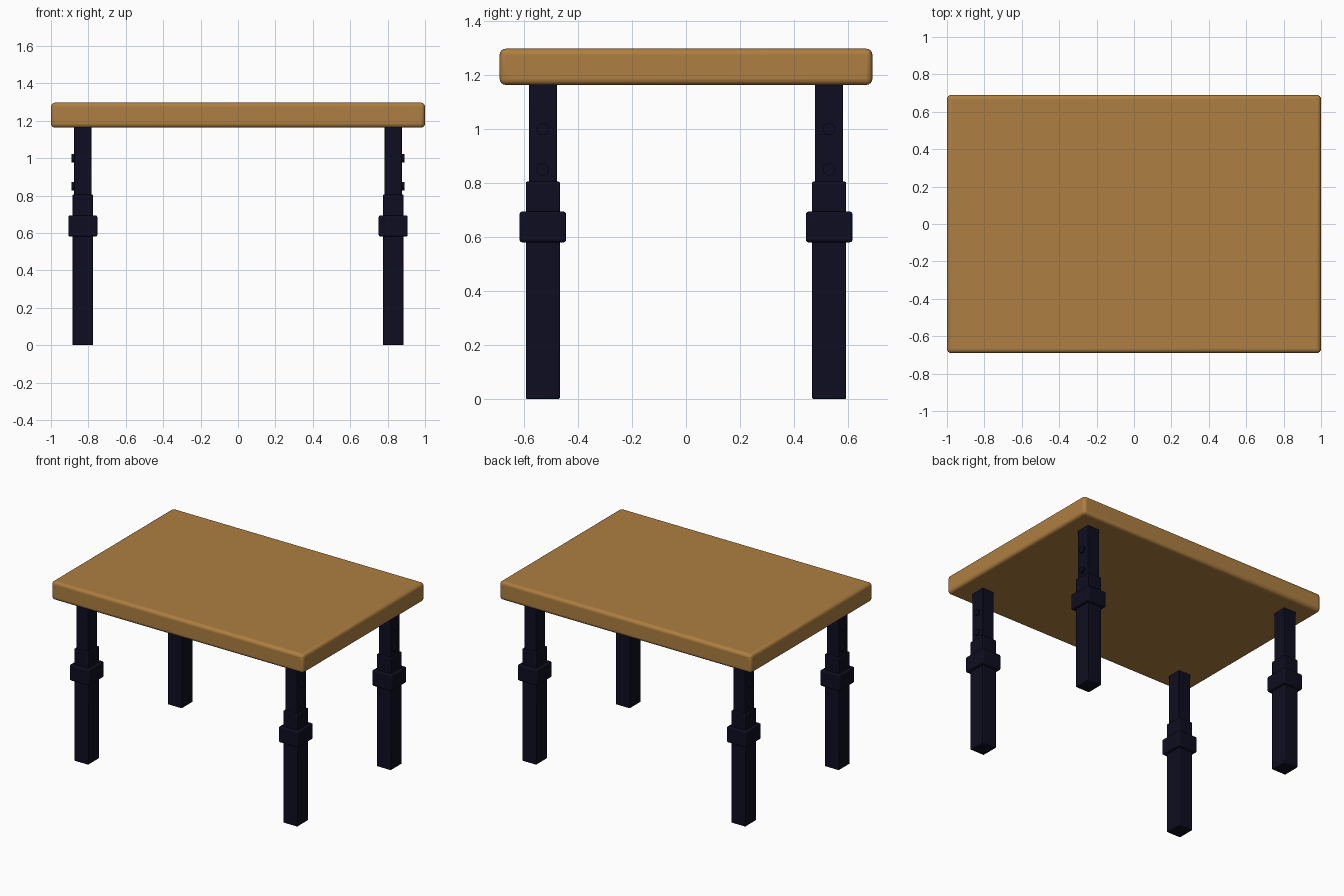
import bpy
import math

if "Cube" in bpy.data.objects:
    bpy.data.objects.remove(bpy.data.objects["Cube"])


def material(name, colour):
    mat = bpy.data.materials.new(name)
    mat.use_nodes = True
    mat.diffuse_color = colour
    mat.node_tree.nodes["Principled BSDF"].inputs["Base Color"].default_value = colour
    return mat


wood = material("warm wood", (0.42, 0.21, 0.052, 1))
metal = material("dark navy metal", (0.0042, 0.0042, 0.0150, 1))


def smooth(obj, name, mat):
    obj.name = name
    obj.data.materials.append(mat)
    bpy.ops.object.shade_smooth_by_angle(angle=math.radians(35))


def box(name, x, y, low, high, width, depth, bevel, segments, mat):
    """Rounded box centred on x, y between two heights."""
    bpy.ops.mesh.primitive_cube_add(size=1, location=(x, y, (low + high) / 2))
    obj = bpy.context.object
    obj.scale = (width, depth, high - low)
    bpy.ops.object.transform_apply(location=False, rotation=False, scale=True)
    mod = obj.modifiers.new("rounded edges", "BEVEL")
    mod.width = bevel
    mod.segments = segments
    smooth(obj, name, mat)


def button(name, x, y, z, mat):
    """Flat round locking button facing sideways."""
    bpy.ops.mesh.primitive_cylinder_add(vertices=24, radius=0.023, depth=0.014,
                                        location=(x, y, z),
                                        rotation=(0, math.pi / 2, 0))
    smooth(bpy.context.object, name, mat)


# Table top
box("table_top", 0, 0, 1.163, 1.297, 2.0, 1.38, 0.022, 4, wood)

# Four telescopic legs
for side, sx in (("left", 1), ("right", -1)):
    for end, sy in (("front", -1), ("back", 1)):
        tag = f"{end}_{side}"
        x, y = 0.83 * sx, 0.53 * sy
        box(f"{tag}_outer_tube", x, y, 0, 0.805, 0.112, 0.126, 0.005, 2, metal)
        box(f"{tag}_inner_tube", x, y, 0.6, 1.17, 0.094, 0.104, 0.003, 2, metal)
        box(f"{tag}_collar", x, y, 0.58, 0.694, 0.155, 0.173, 0.01, 3, metal)
        # Locking buttons on the outward face
        for label, z in (("lower", 0.85), ("upper", 1.0)):
            button(f"{tag}_{label}_button", 0.883 * sx, y, z, metal)
